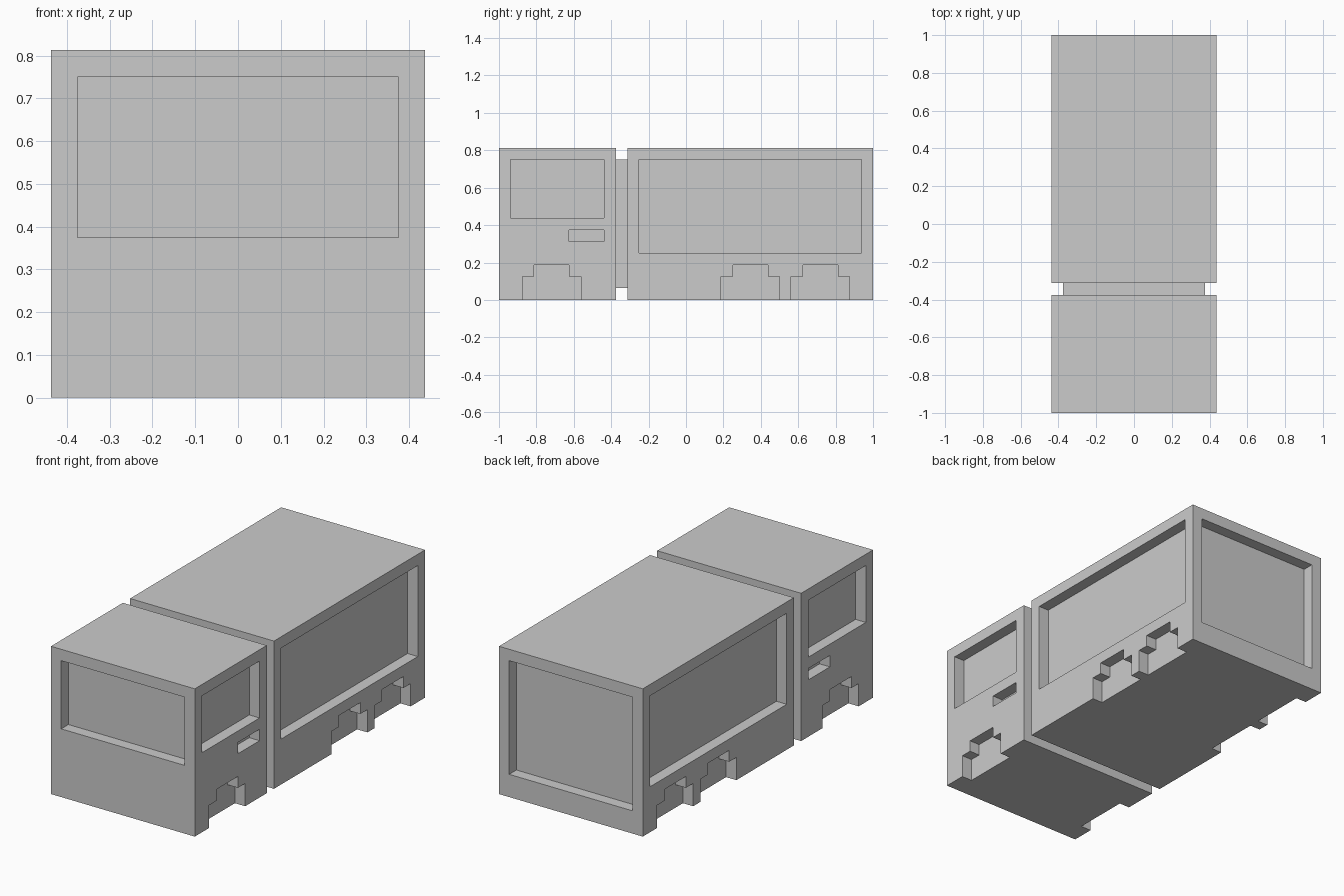
import bpy, bmesh

if "Cube" in bpy.data.objects:
    bpy.data.objects.remove(bpy.data.objects["Cube"])

U = 1 / 16            # the model sits on a 1/16 grid
HALF_W, HEIGHT = 7, 13
OUT = 1               # how far cutters stick out of the body


def make_object(name, bm):
    bmesh.ops.recalc_face_normals(bm, faces=bm.faces)
    mesh = bpy.data.meshes.new(name)
    bm.to_mesh(mesh)
    bm.free()
    obj = bpy.data.objects.new(name, mesh)
    bpy.context.collection.objects.link(obj)
    return obj


def add_prism(bm, profile, x0, x1):
    """Extrude a (y, z) profile from x0 to x1, in grid units."""
    face = bm.faces.new([bm.verts.new((x0 * U, y * U, z * U)) for y, z in profile])
    ext = bmesh.ops.extrude_face_region(bm, geom=[face], use_keep_orig=True)
    verts = [v for v in ext["geom"] if isinstance(v, bmesh.types.BMVert)]
    bmesh.ops.translate(bm, verts=verts, vec=((x1 - x0) * U, 0, 0))


def rect(y0, y1, z0, z1):
    return [(y0, z0), (y1, z0), (y1, z1), (y0, z1)]


def wheel_arch(y):
    """Stepped arch opening, 5 wide, starting at y."""
    return [(y, -OUT), (y + 5, -OUT), (y + 5, 2), (y + 4, 2),
            (y + 4, 3), (y + 1, 3), (y + 1, 2), (y, 2)]


def box(name, half_w, y0, y1, z0, z1):
    bm = bmesh.new()
    add_prism(bm, rect(y0, y1, z0, z1), -half_w, half_w)
    return make_object(name, bm)


def cut(body, cutter):
    cutter.hide_render = True
    mod = body.modifiers.new("recess", 'BOOLEAN')
    mod.operation, mod.solver, mod.object = 'DIFFERENCE', 'EXACT', cutter
    bpy.context.view_layer.objects.active = body
    bpy.ops.object.modifier_apply(modifier=mod.name)
    bpy.data.objects.remove(cutter)


def cut_sides(body, profiles):
    """Recess the profiles one unit deep into both sides."""
    bm = bmesh.new()
    for profile in profiles:
        for s in (-1, 1):
            add_prism(bm, profile, s * (HALF_W - 1), s * (HALF_W + OUT))
    cut(body, make_object("side_cutter", bm))


# Cab: windscreen, side windows, door handles, front wheel arches
cab = box("cab", HALF_W, -16, -6, 0, HEIGHT)
cut(cab, box("windscreen_cutter", 6, -16 - OUT, -15, 6, 12))
cut_sides(cab, [rect(-15, -7, 7, 12), rect(-10, -7, 5, 6), wheel_arch(-14)])

# Cargo body: rear door, side panels, two pairs of rear wheel arches
cargo = box("cargo_body", HALF_W, -5, 16, 0, HEIGHT)
cut(cargo, box("rear_door_cutter", 6, 15, 16 + OUT, 2, 12))
cut_sides(cargo, [rect(-4, 15, 4, 12), wheel_arch(3), wheel_arch(9)])

# Narrow coupling between cab and cargo body
box("coupling", 6, -6, -5, 1, 12)
